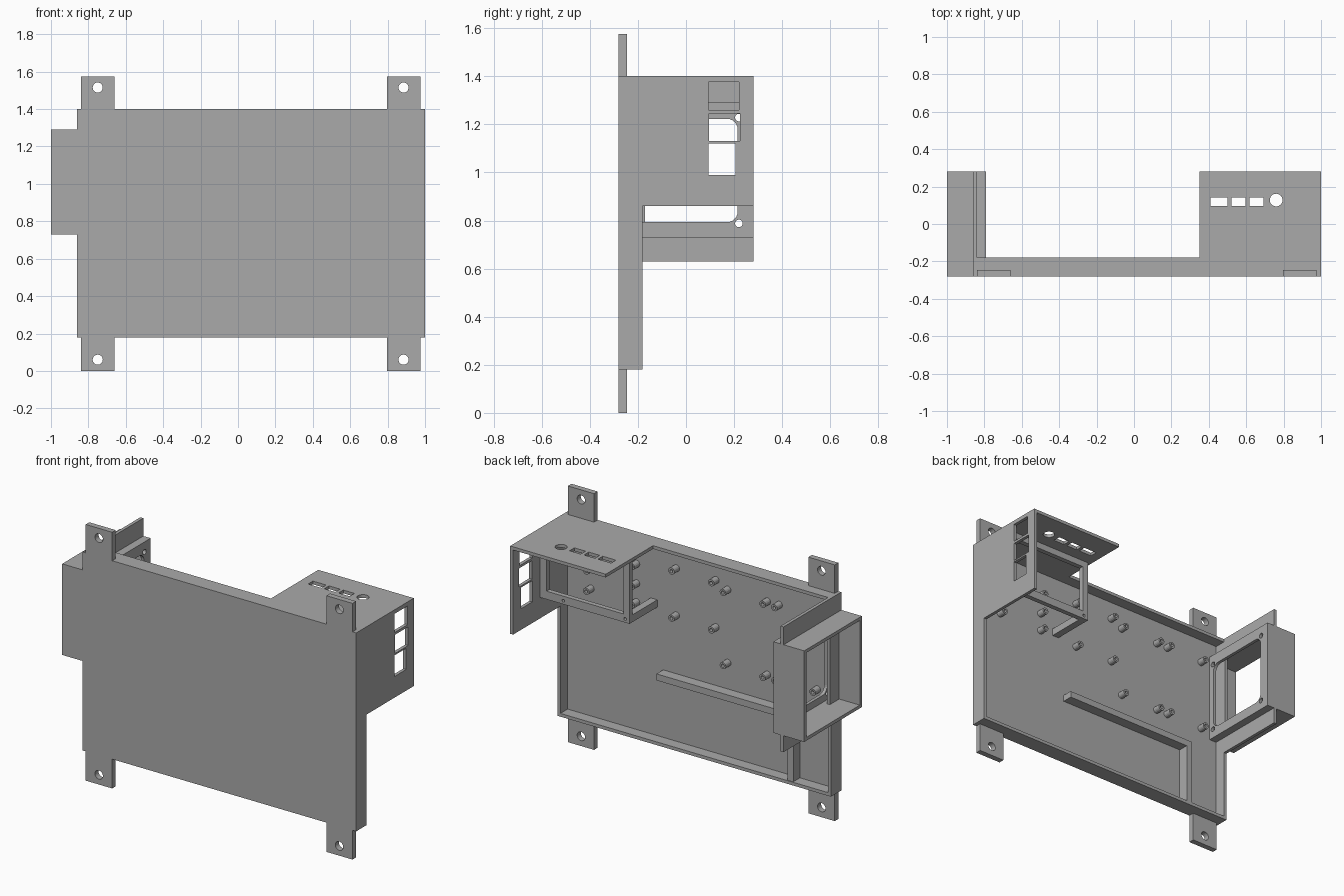
import bpy, bmesh
from math import sin, cos, pi

cube = bpy.data.objects.get("Cube")
if cube:
    bpy.data.objects.remove(cube, do_unlink=True)

grey = bpy.data.materials.new("mid grey")
grey.use_nodes = True
grey.diffuse_color = (0.4, 0.4, 0.4, 1)
grey.node_tree.nodes["Principled BSDF"].inputs["Base Color"].default_value = (0.4, 0.4, 0.4, 1)


def rect(u0, u1, v0, v1):
    return [(u0, v0), (u1, v0), (u1, v1), (u0, v1)]


def circle(u, v, r, n=24):
    return [(u + r * cos(2 * pi * i / n), v + r * sin(2 * pi * i / n)) for i in range(n)]


def rounded(u, v, half, r, n=6):
    pts = []
    for k, (su, sv) in enumerate([(1, 1), (-1, 1), (-1, -1), (1, -1)]):
        for i in range(n + 1):
            a = (k + i / n) * pi / 2
            pts.append((u + su * (half - r) + r * cos(a), v + sv * (half - r) + r * sin(a)))
    return pts


def plate(name, axis, lo, hi, outline, holes=()):
    """Flat outline with holes, extruded from lo to hi along an axis."""
    curve = bpy.data.curves.new(name, "CURVE")
    curve.dimensions = "2D"
    curve.fill_mode = "BOTH"
    curve.extrude = (hi - lo) / 2
    for loop in [outline, *holes]:
        s = curve.splines.new("POLY")
        s.points.add(len(loop) - 1)
        for p, (u, v) in zip(s.points, loop):
            p.co = (u, v, 0, 1)
        s.use_cyclic_u = True
    tmp = bpy.data.objects.new(name + "_outline", curve)
    bpy.context.collection.objects.link(tmp)
    dg = bpy.context.evaluated_depsgraph_get()
    mesh = bpy.data.meshes.new_from_object(tmp.evaluated_get(dg))
    bpy.data.objects.remove(tmp, do_unlink=True)
    bpy.data.curves.remove(curve)
    mid = (lo + hi) / 2
    for vert in mesh.vertices:
        u, v, w = vert.co
        w += mid
        vert.co = {"x": (w, u, v), "y": (u, w, v), "z": (u, v, w)}[axis]
    bm = bmesh.new()
    bm.from_mesh(mesh)
    bmesh.ops.remove_doubles(bm, verts=bm.verts, dist=1e-5)
    bmesh.ops.recalc_face_normals(bm, faces=bm.faces)
    for f in bm.faces:
        f.smooth = False
        f.material_index = 0
    bm.to_mesh(mesh)
    bm.free()
    mesh.name = name
    mesh.materials.clear()
    mesh.materials.append(grey)
    obj = bpy.data.objects.new(name, mesh)
    bpy.context.collection.objects.link(obj)
    return obj


T = 0.02                      # sheet thickness
FRONT, RIM, BACK = -0.28, -0.18, 0.28
FLOOR = -0.25
LEFT, RIGHT, BOTTOM, TOP = 1.0, -0.86, 0.18, 1.4

# Tray: floor and raised rim
inner = rect(RIGHT + T, LEFT - T, BOTTOM + T, TOP - T)
plate("tray_floor", "y", FRONT, FLOOR, inner)
plate("tray_rim", "y", FRONT, RIM, rect(RIGHT, LEFT, BOTTOM, TOP), [inner])

# Four mounting tabs with screw holes
for side, x0, x1, hx in (("right", -0.84, -0.66, -0.75), ("left", 0.797, 0.975, 0.885)):
    for level, z0, z1, hz in (("lower", 0, BOTTOM, 0.06), ("upper", TOP, 1.575, 1.515)):
        plate(f"{level}_{side}_tab", "y", FRONT, -0.245, rect(x0, x1, z0, z1),
              [circle(hx, hz, 0.027)])

# Left connector panel with three windows
plate("left_panel", "x", LEFT - T, LEFT, rect(RIM, BACK, 0.86, TOP),
      [rect(0.093, 0.205, 0.99, 1.12), rect(0.095, 0.225, 1.13, 1.245),
       rect(0.093, 0.22, 1.26, 1.38 - 0.005)])

# Top connector panel with three slots and a round hole
plate("top_panel", "z", TOP - T, TOP, rect(0.35, LEFT - T, RIM, BACK),
      [rect(a, b, 0.095, 0.142) for a, b in ((0.41, 0.5), (0.52, 0.595), (0.617, 0.693))]
      + [circle(0.76, 0.128, 0.034)])

# Inner bracket frame and its arm
plate("bracket_frame", "y", -0.01, 0.02, rect(0.37, LEFT - T, 0.99, TOP - T),
      [rect(0.41, 0.935, 1.04, 1.34), circle(0.4, 1.012, 0.009, 12), circle(0.82, 1.012, 0.009, 12)])
plate("bracket_arm", "y", FLOOR, -0.01, rect(0.37, 0.415, 0.99, 1.035))

# Fan duct, its side wall and the fan plate
duct_hole = rect(-0.26, 0.26, 0.75, 1.27)
plate("fan_duct", "x", -1.0, -0.79, rect(FRONT, BACK, 0.73, 1.29), [duct_hole])
plate("fan_side_wall", "x", RIGHT, RIGHT + T, rect(RIM, BACK, 0.63, TOP),
      [rect(-0.17, 0.26, 0.75, 1.27)])
plate("fan_plate", "x", -0.81, -0.79, duct_hole,
      [rounded(0, 1.008, 0.215, 0.045)]
      + [circle(sy * 0.22, 1.008 + sz * 0.22, 0.016, 16) for sy in (-1, 1) for sz in (-1, 1)])

# L-shaped support rail on the floor
plate("support_rail", "y", FLOOR, -0.185,
      [(0.33, 0.615), (-0.6, 0.615), (-0.6, BOTTOM + T), (-0.56, BOTTOM + T),
       (-0.56, 0.575), (0.33, 0.575)])

# Hollow standoffs for circuit boards
spots = [(0.82, 1.11), (0.82, 0.985), (0.51, 1.22), (0.51, 1.1), (0.51, 0.985)]
spots += [(x, z) for x in (0.24, -0.03) for z in (1.265, 0.975)]
spots += [(x, z) for x in (-0.11, -0.38, -0.46, -0.72) for z in (1.227, 0.777)]
for i, (x, z) in enumerate(spots, 1):
    plate(f"standoff_{i}", "y", FLOOR, -0.2, circle(x, z, 0.021, 16), [circle(x, z, 0.01, 12)])
